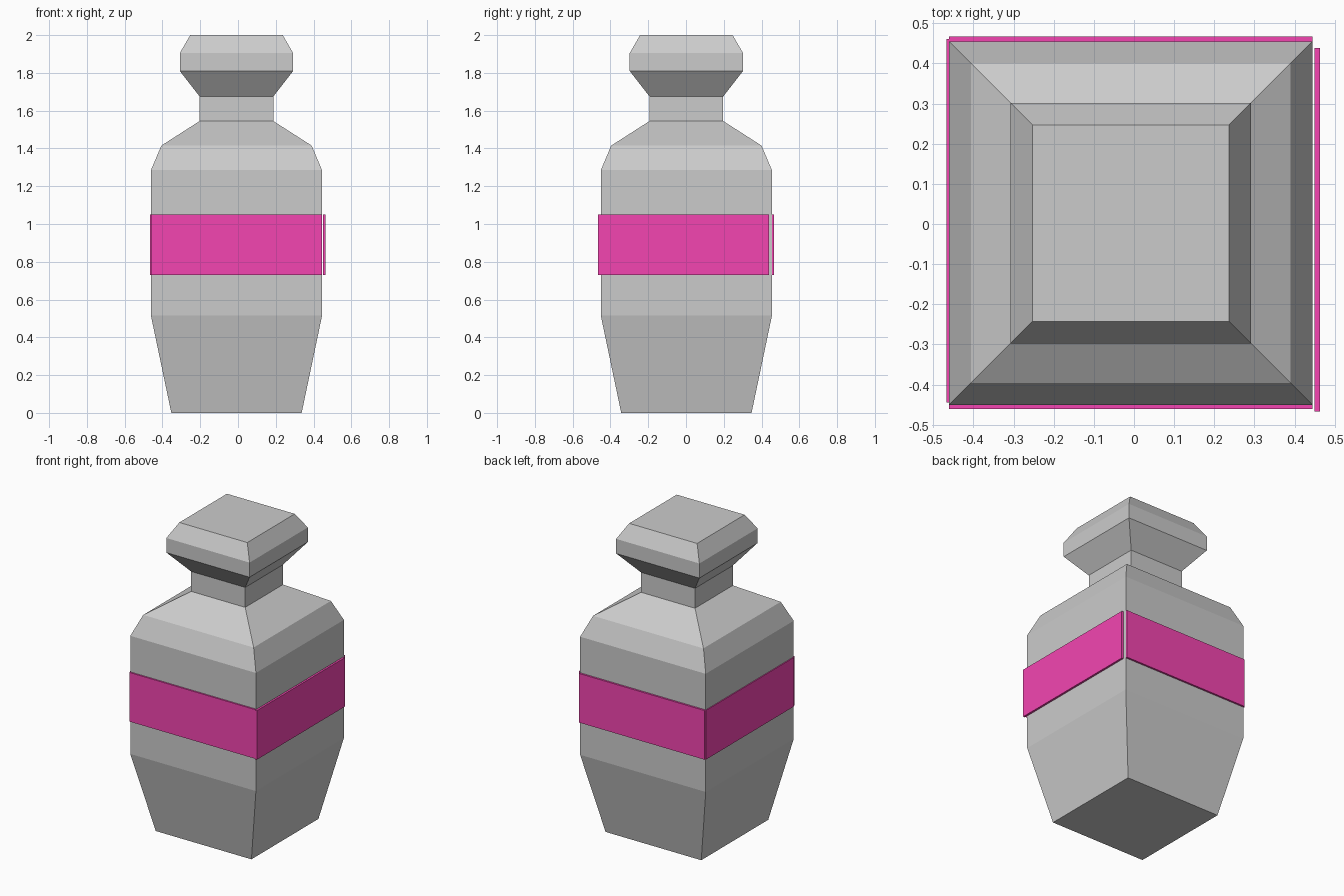
import bpy, bmesh

if "Cube" in bpy.data.objects:
    bpy.data.objects.remove(bpy.data.objects["Cube"])

CX, CY = -0.008, 0.002  # axis of the bottle


def add_object(name, bm, mat=None):
    bmesh.ops.recalc_face_normals(bm, faces=bm.faces)
    me = bpy.data.meshes.new(name)
    bm.to_mesh(me)
    bm.free()
    if mat:
        me.materials.append(mat)
    ob = bpy.data.objects.new(name, me)
    bpy.context.collection.objects.link(ob)
    return ob


def square_loft(name, profile):
    """Stack square sections given as (half width, z) and cap both ends."""
    bm = bmesh.new()
    rings = [[bm.verts.new((CX + sx * h, CY + sy * h, z))
              for sx, sy in ((-1, -1), (1, -1), (1, 1), (-1, 1))]
             for h, z in profile]
    for a, b in zip(rings, rings[1:]):
        for i in range(4):
            j = (i + 1) % 4
            bm.faces.new((a[i], a[j], b[j], b[i]))
    bm.faces.new(rings[0][::-1])
    bm.faces.new(rings[-1])
    return add_object(name, bm)


def box(name, lo, hi, mat):
    bm = bmesh.new()
    bmesh.ops.create_cube(bm, size=1)
    for v in bm.verts:
        v.co = [lo[k] + (v.co[k] + 0.5) * (hi[k] - lo[k]) for k in range(3)]
    return add_object(name, bm, mat)


# Bottle with tapered base, shoulders, neck and faceted stopper
square_loft("bottle", [
    (0.345, 0.0), (0.453, 0.515), (0.453, 1.285), (0.398, 1.415),
    (0.195, 1.545), (0.195, 1.675), (0.30, 1.81), (0.30, 1.905), (0.245, 2.0)])

# Label band: four thin panels
pink = bpy.data.materials.new("pink_label")
pink.diffuse_color = (0.9, 0.06, 0.44, 1)
pink.use_nodes = True
pink.node_tree.nodes["Principled BSDF"].inputs["Base Color"].default_value = pink.diffuse_color
Z0, Z1 = 0.73, 1.05
for name, x0, x1, y0, y1 in (
        ("label_front", -0.461, 0.445, -0.461, -0.448),
        ("label_back", -0.461, 0.445, 0.454, 0.467),
        ("label_left", -0.467, -0.454, -0.445, 0.461),
        ("label_right", 0.450, 0.463, -0.467, 0.439)):
    box(name, (x0, y0, Z0), (x1, y1, Z1), pink)
